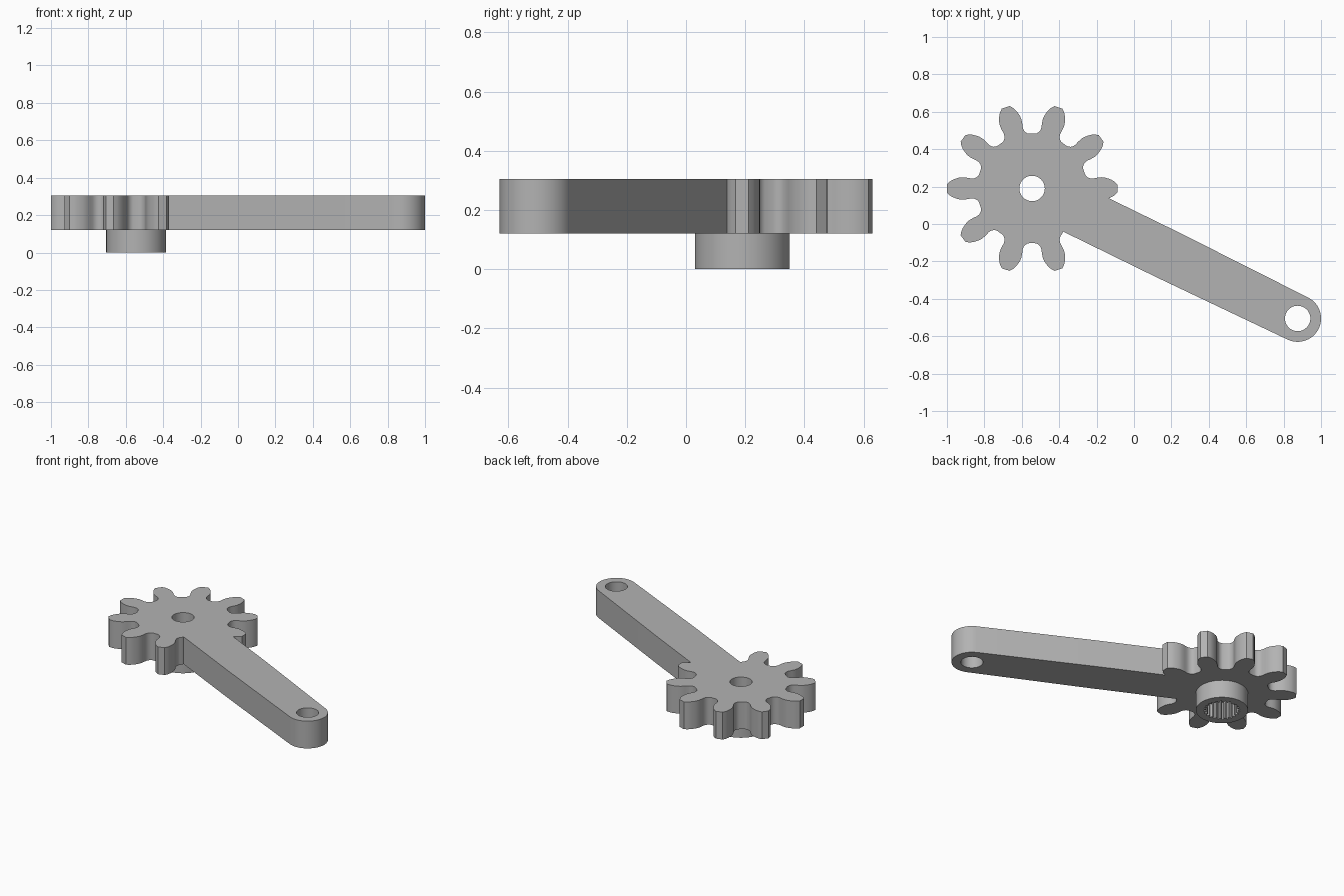
import bpy
import math
from mathutils import Vector, Matrix

cube = bpy.data.objects.get("Cube")
if cube:
    bpy.data.objects.remove(cube, do_unlink=True)

GEAR = Vector((-0.545, 0.19))    # gear centre
PIVOT = Vector((0.875, -0.505))  # arm end centre
TEETH = 10

grey = bpy.data.materials.new("plain grey")
grey.use_nodes = True
grey.diffuse_color = (0.45, 0.45, 0.45, 1)
grey.node_tree.nodes["Principled BSDF"].inputs["Base Color"].default_value = (0.45, 0.45, 0.45, 1)


def arc(centre, radius, start, end, steps):
    return [centre + Vector((radius, 0)) @ Matrix.Rotation(-(start + (end - start) * i / steps), 2)
            for i in range(steps + 1)]


def circle(centre, radius, steps=48):
    return arc(centre, radius, 0, math.tau, steps)[:-1]


def plate(name, loops, bottom, top):
    """Extrude closed outlines; inner loops become holes."""
    curve = bpy.data.curves.new(name, "CURVE")
    curve.dimensions = "2D"
    curve.fill_mode = "BOTH"
    curve.extrude = (top - bottom) / 2
    for loop in loops:
        spline = curve.splines.new("POLY")
        spline.points.add(len(loop) - 1)
        for point, co in zip(spline.points, loop):
            point.co = (co.x, co.y, 0, 1)
        spline.use_cyclic_u = True
    obj = bpy.data.objects.new(name, curve)
    bpy.context.collection.objects.link(obj)
    bpy.ops.object.select_all(action="DESELECT")
    obj.select_set(True)
    bpy.context.view_layer.objects.active = obj
    bpy.ops.object.convert(target="MESH")
    obj = bpy.context.object
    obj.data.transform(Matrix.Translation((0, 0, (top + bottom) / 2)))
    # Join caps and walls into one closed solid
    bpy.ops.object.mode_set(mode="EDIT")
    bpy.ops.mesh.select_all(action="SELECT")
    bpy.ops.mesh.remove_doubles(threshold=0.0005)
    bpy.ops.mesh.normals_make_consistent(inside=False)
    bpy.ops.object.mode_set(mode="OBJECT")
    obj.data.materials.clear()
    obj.data.materials.append(grey)
    bpy.ops.object.shade_smooth_by_angle(angle=math.radians(32))
    return obj


# Half a tooth from tip to root: distance from gear centre, half width
half_tooth = [(0.456, 0.022), (0.44, 0.037), (0.425, 0.046), (0.41, 0.052), (0.39, 0.058),
              (0.37, 0.06), (0.345, 0.057), (0.325, 0.053), (0.31, 0.054),
              (0.298, 0.059), (0.288, 0.067), (0.283, 0.076)]


def tooth(index, rising):
    turn = Matrix.Rotation(math.tau * index / TEETH, 2)
    points = [(r, -w) for r, w in reversed(rising)] + half_tooth
    return [GEAR + turn @ Vector(p) for p in points]


# Gear outline: the tooth facing the arm is left out
outline = tooth(0, half_tooth[:4])
for i in range(1, TEETH - 1):
    outline += tooth(i, half_tooth)

# Arm outline, lower side, round end, upper side
along = (PIVOT - GEAR).normalized()
side = Vector((-along.y, along.x))
heading = math.atan2(along.y, along.x)
outline += [GEAR + along * 0.25 - side * 0.134, GEAR + along * 0.81 - side * 0.134]
outline += arc(PIVOT, 0.125, heading - math.pi / 2, heading + math.pi / 2, 24)
outline.append(GEAR + along * 0.81 + side * 0.134)

plate("gear_arm", [outline, circle(GEAR, 0.068), circle(PIVOT, 0.068)], 0.12, 0.305)

# Hub below the gear with a splined socket
splines = 24
socket = []
for i in range(splines):
    for step, radius in ((0, 0.112), (0.3, 0.112), (0.5, 0.098), (0.8, 0.098)):
        angle = math.tau * (i + step) / splines
        socket.append(GEAR + Vector((math.cos(angle), math.sin(angle))) * radius)
plate("hub", [circle(GEAR, 0.16, 64), socket], 0, 0.122)
